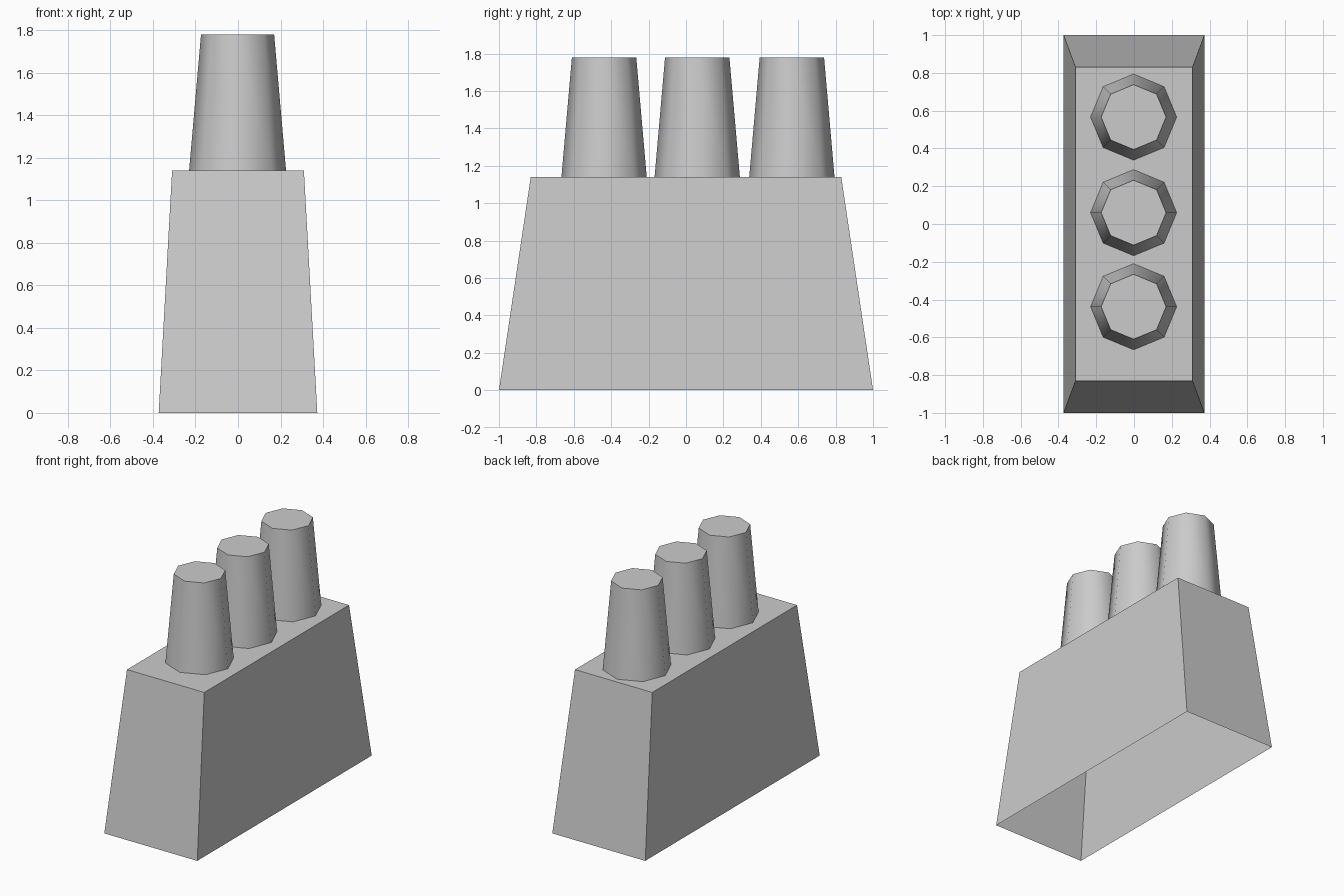
import bpy, bmesh
from math import radians
from mathutils import Matrix

if "Cube" in bpy.data.objects:
    bpy.data.objects.remove(bpy.data.objects["Cube"])

BODY_H, TOTAL_H = 1.14, 1.78


def make_object(name, bm):
    bmesh.ops.recalc_face_normals(bm, faces=bm.faces)
    mesh = bpy.data.meshes.new(name)
    bm.to_mesh(mesh)
    bm.free()
    obj = bpy.data.objects.new(name, mesh)
    bpy.context.collection.objects.link(obj)
    return obj


def remove_bottom(bm):
    bottom = [f for f in bm.faces if f.normal.z < -0.9]
    bmesh.ops.delete(bm, geom=bottom, context='FACES_ONLY')


# Tapered chimney stack, open underneath
bm = bmesh.new()
bmesh.ops.create_cube(bm, size=2)
for v in bm.verts:
    top = v.co.z > 0
    v.co.x *= 0.31 if top else 0.373
    v.co.y *= 0.83 if top else 1.0
    v.co.z = BODY_H if top else 0
bm.normal_update()
remove_bottom(bm)
make_object("chimney_stack", bm)

# Three tapered eight-sided pots with smooth sides and flat caps
for i, y in enumerate((-0.438, 0.06, 0.566)):
    bm = bmesh.new()
    bmesh.ops.create_cone(
        bm, cap_ends=True, segments=8, radius1=0.228, radius2=0.172,
        depth=TOTAL_H - BODY_H,
        matrix=Matrix.Translation((-0.002, y, (BODY_H + TOTAL_H) / 2)))
    bm.normal_update()
    remove_bottom(bm)
    pot = make_object(f"chimney_pot_{i + 1}", bm)
    bpy.ops.object.select_all(action='DESELECT')
    pot.select_set(True)
    bpy.context.view_layer.objects.active = pot
    bpy.ops.object.shade_smooth_by_angle(angle=radians(55))
